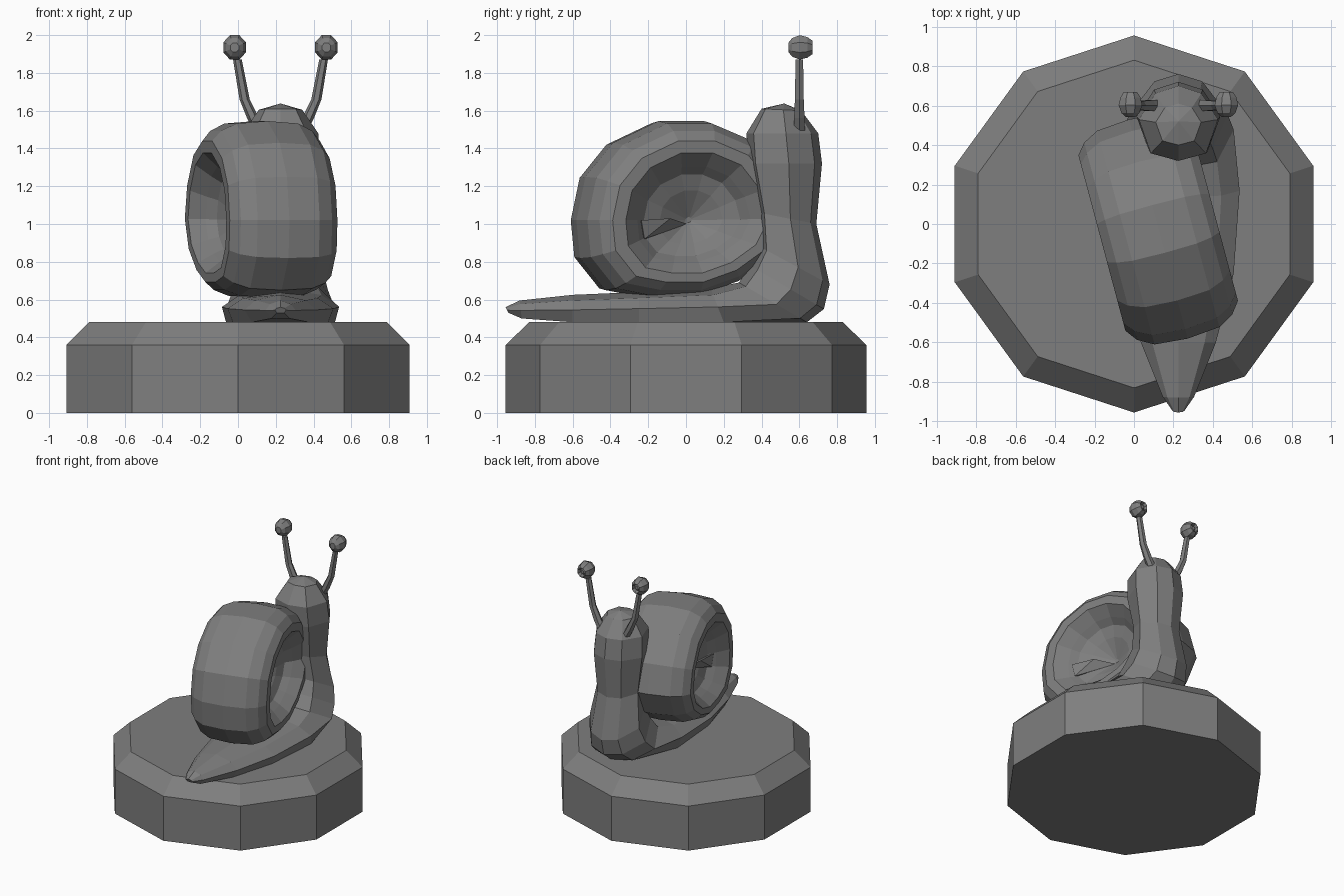
import bpy, bmesh, math
from mathutils import Vector, Matrix

if "Cube" in bpy.data.objects:
    bpy.data.objects.remove(bpy.data.objects["Cube"])

stone = bpy.data.materials.new("stone_grey")
stone.diffuse_color = (0.21, 0.21, 0.21, 1)
stone.use_nodes = True
stone.node_tree.nodes["Principled BSDF"].inputs["Base Color"].default_value = stone.diffuse_color

BODY_X = 0.225  # the body's mirror plane


def finish(name, bm):
    """Turn a bmesh into a flat shaded object."""
    bmesh.ops.recalc_face_normals(bm, faces=bm.faces)
    me = bpy.data.meshes.new(name)
    bm.to_mesh(me)
    bm.free()
    me.materials.append(stone)
    ob = bpy.data.objects.new(name, me)
    bpy.context.collection.objects.link(ob)
    return ob


def loft(name, rings):
    """Skin closed rings of equal length and cap both ends."""
    bm = bmesh.new()
    rows = [[bm.verts.new(p) for p in r] for r in rings]
    n = len(rows[0])
    for a, b in zip(rows, rows[1:]):
        for i in range(n):
            j = (i + 1) % n
            bm.faces.new((a[i], a[j], b[j], b[i]))
    for r in (rows[0], rows[-1]):
        c = sum((v.co for v in r), Vector()) / n
        mid = bm.verts.new(c)
        for i in range(n):
            bm.faces.new((r[i], r[(i + 1) % n], mid))
    return finish(name, bm)


# Ten-sided pedestal with a chamfered rim
def decagon(r, z):
    return [(r * math.sin(k * math.pi / 5), r * math.cos(k * math.pi / 5), z)
            for k in range(10)]


loft("pedestal", [decagon(0.955, 0), decagon(0.955, 0.36), decagon(0.83, 0.48)])


# Body: foot that bends up into neck and head
# outer (y, z), inner (y, z), half width, outer share of width, outer rounding
body = [
    ((-0.94, 0.53), (-0.955, 0.56), 0.03, 0.6, 0),
    ((-0.87, 0.50), (-0.88, 0.595), 0.08, 0.6, 0),
    ((-0.60, 0.48), (-0.60, 0.625), 0.19, 0.8, 0),
    ((-0.25, 0.48), (-0.25, 0.640), 0.28, 0.9, 0),
    ((0.20, 0.48), (0.13, 0.660), 0.31, 0.93, 0),
    ((0.64, 0.48), (0.28, 0.690), 0.28, 0.6, 0.1),
    ((0.73, 0.55), (0.34, 0.780), 0.25, 0.55, 0.1),
    ((0.76, 0.68), (0.39, 0.880), 0.22, 0.55, 0.1),
    ((0.69, 1.00), (0.385, 1.06), 0.18, 0.58, 0.1),
    ((0.72, 1.32), (0.33, 1.32), 0.212, 0.58, 0.1),
    ((0.70, 1.48), (0.32, 1.48), 0.20, 0.58, 0.1),
    ((0.61, 1.60), (0.40, 1.61), 0.115, 0.6, 0.1),
]


def body_ring(outer, inner, w, f, rnd):
    o, i = Vector((BODY_X, *outer)), Vector((BODY_X, *inner))
    half = [(rnd, f), (0.45, 1.0), (0.8 + rnd, 0.7)]
    pts = [o]
    pts += [o.lerp(i, t) + Vector((w * k, 0, 0)) for t, k in half]
    pts.append(i)
    pts += [o.lerp(i, t) - Vector((w * k, 0, 0)) for t, k in reversed(half)]
    return pts


body_ob = loft("body", [body_ring(*r) for r in body])
top = max(body_ob.data.vertices, key=lambda v: v.index)  # crown of the head
top.co = (BODY_X, 0.52, 1.638)

# Shell: coiled disc, dished on both sides, turned against the body
rim = [(-.57, 1.02), (-.52, 1.25), (-.37, 1.43), (-.12, 1.545), (.13, 1.545),
       (.36, 1.45), (.52, 1.25), (.58, 1.03), (.48, .83), (.28, .69),
       (.05, .61), (-.20, .61), (-.41, .65), (-.55, .82)]
HUB = Vector((0.03, 1.02))
turn = Matrix.Rotation(math.radians(15), 3, 'Z')


def shell_point(u, v, z):
    return turn @ Vector((v, u, 0)) + Vector((0.125, -0.03, z))


def shell_ring(s, v):
    out = []
    for p in rim:
        q = HUB.lerp(Vector(p), s)
        out.append(shell_point(q.x, v, q.y))
    return out


side = [(0.03, 0.06), (0.3, 0.14), (0.46, 0.17), (0.54, 0.22),
        (0.68, 0.295), (0.80, 0.295), (0.90, 0.25), (0.975, 0.17)]
loft("shell", [shell_ring(s, -v) for s, v in side] + [shell_ring(1, 0)]
     + [shell_ring(s, v) for s, v in reversed(side)])

# Wedge where the coil begins inside each dish
for sgn, name in ((1, "right_inner_curl"), (-1, "left_inner_curl")):
    bm = bmesh.new()
    pts = [(-0.27, .21, 1.02), (-0.25, .20, .92), (-0.25, .08, .97),
           (0.02, .06, 1.0), (-0.10, .17, 1.03)]
    vs = [bm.verts.new(shell_point(u, sgn * v, z)) for u, v, z in pts]
    bmesh.ops.convex_hull(bm, input=vs)
    finish(name, bm)

# Eye stalks and eyes, mirrored about the body's centre
for sgn, label in ((1, "right"), (-1, "left")):
    path = [(0.10, 1.48, 0.034), (0.145, 1.56, 0.032), (0.19, 1.66, 0.027),
            (0.228, 1.87, 0.023)]
    loft(label + "_eye_stalk", [
        [(BODY_X + sgn * (x + r * math.cos(a * math.pi / 3)),
          0.6 + r * math.sin(a * math.pi / 3), z) for a in range(6)]
        for x, z, r in path])

    # eye: eight-sided ball along y with a recessed pupil facing the head's front
    prof = [(-0.06, 0.025), (-0.04, 0.05), (0.0, 0.066), (0.04, 0.056),
            (0.068, 0.036), (0.04, 0.026), (0.055, 0.014)]
    loft(label + "_eye", [
        [(BODY_X + sgn * 0.243 + r * math.cos((a + .5) * math.pi / 4) * 0.98,
          0.602 + y, 1.935 + r * 1.06 * math.sin((a + .5) * math.pi / 4))
         for a in range(8)] for y, r in prof])
